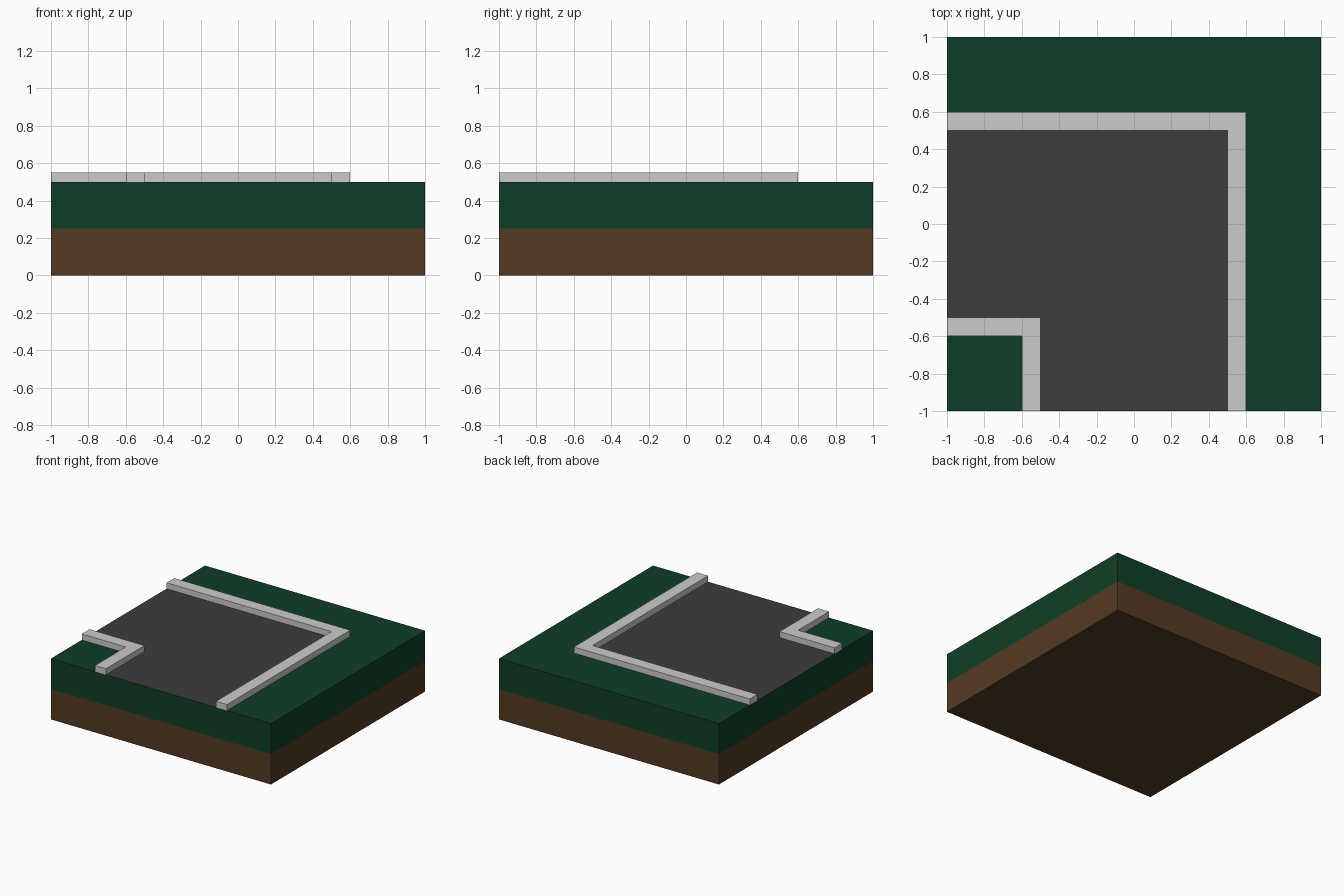
import bpy, bmesh

if "Cube" in bpy.data.objects:
    bpy.data.objects.remove(bpy.data.objects["Cube"])


def material(name, rgb):
    m = bpy.data.materials.new(name)
    m.diffuse_color = (*rgb, 1)
    m.use_nodes = True
    m.node_tree.nodes["Principled BSDF"].inputs["Base Color"].default_value = m.diffuse_color
    return m


def prism(name, outline, z0, z1, mat=None):
    """Extrude a counter-clockwise outline from z0 to z1 (flat sheet if equal)."""
    bm = bmesh.new()
    face = bm.faces.new([bm.verts.new((x, y, z0)) for x, y in outline])
    if z1 > z0:
        top = bmesh.ops.extrude_face_region(bm, geom=[face], use_keep_orig=True)
        verts = [g for g in top["geom"] if isinstance(g, bmesh.types.BMVert)]
        bmesh.ops.translate(bm, verts=verts, vec=(0, 0, z1 - z0))
        bmesh.ops.recalc_face_normals(bm, faces=bm.faces)
    mesh = bpy.data.meshes.new(name)
    bm.to_mesh(mesh)
    bm.free()
    obj = bpy.data.objects.new(name, mesh)
    bpy.context.collection.objects.link(obj)
    if mat:
        mesh.materials.append(mat)
    return obj


def corner_strip(inner, outer):
    """L-shaped outline running from the left edge to the front edge."""
    return [(-1, inner), (inner, inner), (inner, -1),
            (outer, -1), (outer, outer), (-1, outer)]


soil = material("soil", (0.087, 0.042, 0.017))
grass = material("grass", (0.005, 0.048, 0.019))
asphalt = material("asphalt", (0.045, 0.045, 0.045))

# Layered ground block
square = [(-1, -1), (1, -1), (1, 1), (-1, 1)]
prism("soil_layer", square, 0, 0.25, soil)
prism("grass_layer", square, 0.25, 0.5, grass)

# Road bend laid flush on the grass
prism("road_surface", corner_strip(-0.5, 0.5), 0.501, 0.501, asphalt)

# Raised kerbs on both sides of the bend
prism("inner_kerb", corner_strip(-0.6, -0.5), 0.5, 0.55)
prism("outer_kerb", corner_strip(0.5, 0.6), 0.5, 0.55)
